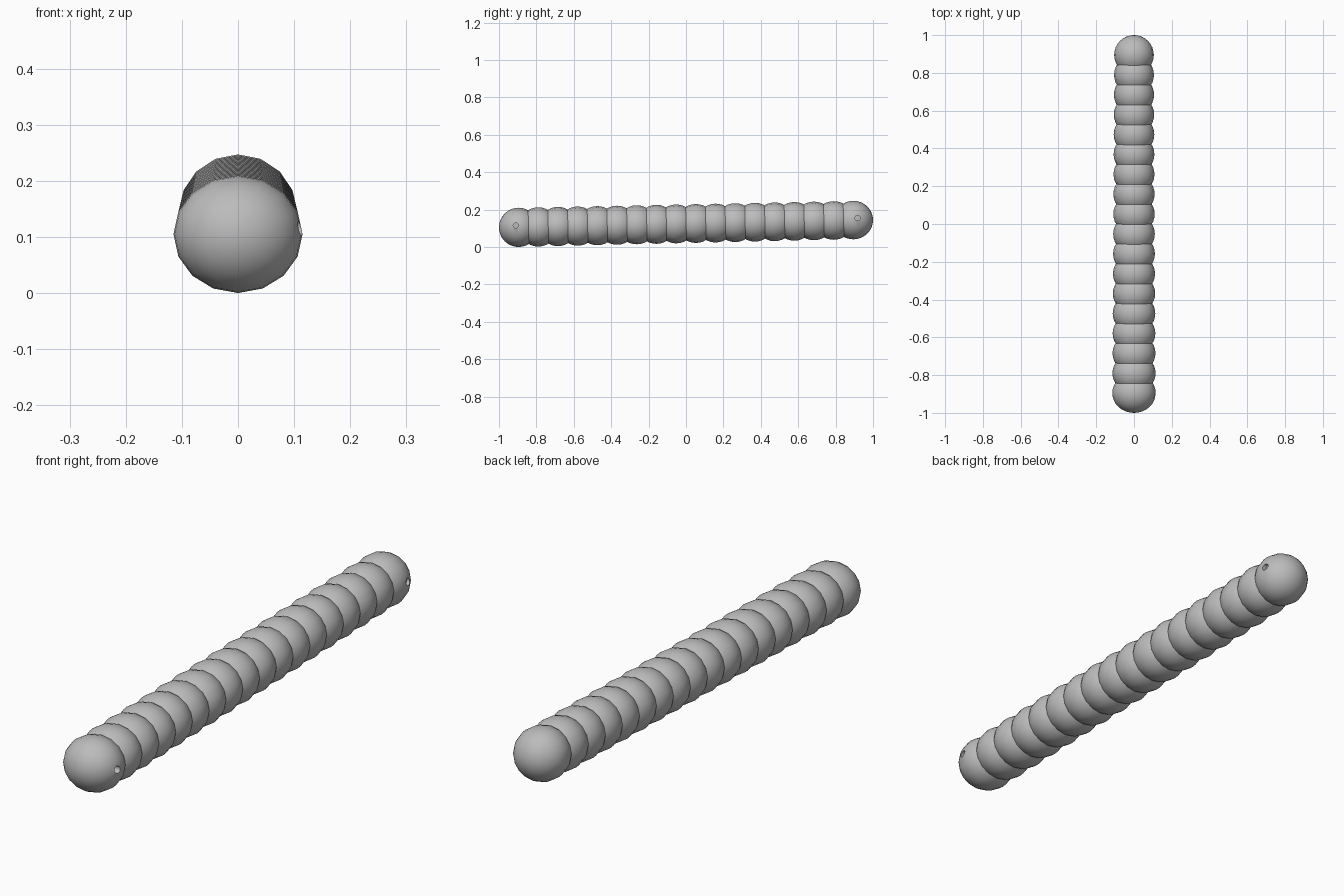
import bpy
import math

default = bpy.data.objects.get("Cube")
if default:
    bpy.data.objects.remove(default, do_unlink=True)

grey = bpy.data.materials.new("plain grey")
grey.use_nodes = True
GREY = (0.5, 0.5, 0.5, 1)
grey.diffuse_color = GREY
grey.node_tree.nodes["Principled BSDF"].inputs["Base Color"].default_value = GREY

COUNT = 18
REACH = 0.895      # distance of the end beads from the middle
RADIUS = 0.105


def bead(name, t):
    """Sphere with its poles along y; t runs from front (0) to back (1)."""
    centre = (0, -REACH + 2 * REACH * t, 0.105 + 0.039 * t)
    bpy.ops.mesh.primitive_uv_sphere_add(
        segments=16, ring_count=16, radius=1, location=centre,
        rotation=(math.pi / 2, 0, 0))
    obj = bpy.context.object
    obj.name = name
    # local x = width, local y = height, local z = length
    obj.scale = (0.115 - 0.01 * t, RADIUS - 0.002 * t, RADIUS)
    bpy.ops.object.transform_apply(location=False, rotation=True, scale=True)
    obj.data.materials.append(grey)
    return obj


def drill(obj, y, z):
    """Cut a small round pit into the left side of an end bead."""
    bpy.ops.mesh.primitive_cylinder_add(
        vertices=16, radius=0.014, depth=0.06, location=(0.115, y, z),
        rotation=(0, math.pi / 2, 0))
    cutter = bpy.context.object
    cutter.name = obj.name + "_hole_cutter"
    cutter.data.materials.append(grey)
    mod = obj.modifiers.new("hole", "BOOLEAN")
    mod.object = cutter
    mod.solver = "EXACT"
    bpy.context.view_layer.objects.active = obj
    bpy.ops.object.modifier_apply(modifier=mod.name)
    bpy.data.objects.remove(cutter, do_unlink=True)


# Chain of overlapping beads, rising slightly to the back
beads = []
for i in range(COUNT):
    name = {0: "front_end", COUNT - 1: "back_end"}.get(i, f"segment_{i}")
    beads.append(bead(name, i / (COUNT - 1)))

# Pits in both ends
drill(beads[0], -0.91, 0.115)
drill(beads[-1], 0.917, 0.155)

# Smooth surface with sharp pit rims
for obj in beads:
    bpy.ops.object.select_all(action="DESELECT")
    obj.select_set(True)
    bpy.context.view_layer.objects.active = obj
    bpy.ops.object.shade_smooth_by_angle(angle=math.radians(40))
